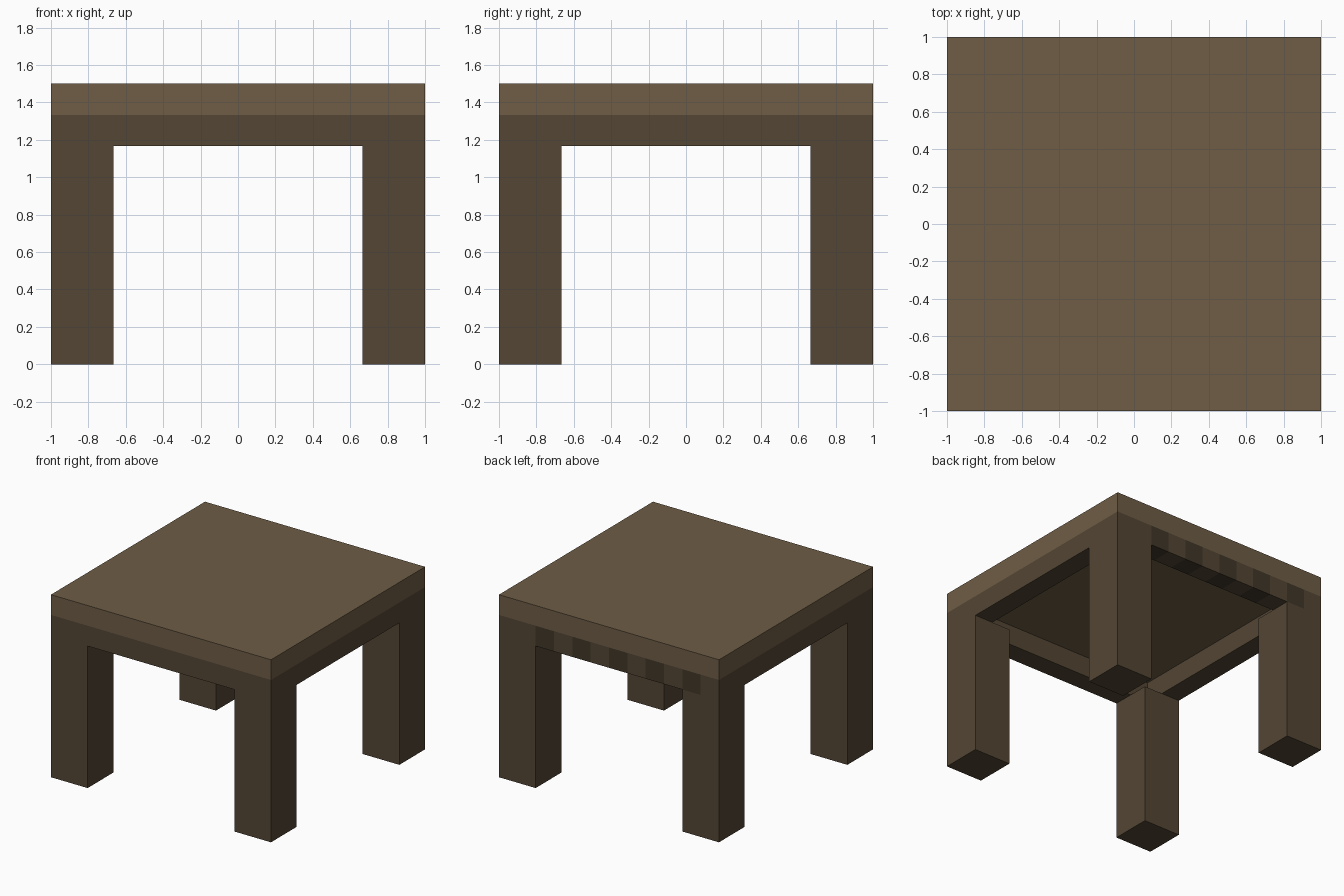
import bpy

if "Cube" in bpy.data.objects:
    bpy.data.objects.remove(bpy.data.objects["Cube"])

U = 1 / 6  # the whole table sits on a grid of sixth-unit blocks


def material(name, rgb):
    m = bpy.data.materials.new(name)
    m.diffuse_color = (*rgb, 1)
    m.use_nodes = True
    m.node_tree.nodes["Principled BSDF"].inputs["Base Color"].default_value = m.diffuse_color
    return m


TOP = material("light_wood", (0.156, 0.109, 0.061))
FRAME = material("brown_wood", (0.087, 0.061, 0.034))
DARK = material("dark_wood", (0.052, 0.037, 0.021))


def box(name, lo, hi, mat):
    """Box between two corners given in grid blocks."""
    bpy.ops.mesh.primitive_cube_add(
        size=1, location=[(a + b) / 2 * U for a, b in zip(lo, hi)])
    o = bpy.context.object
    o.name = name
    o.scale = [(b - a) * U for a, b in zip(lo, hi)]
    bpy.ops.object.transform_apply(location=False, rotation=False, scale=True)
    o.data.materials.append(mat)
    return o


# Table top
box("table_top", (-6, -6, 8), (6, 6, 9), TOP)

# Four legs
for side, x in (("left", -6), ("right", 4)):
    for end, y in (("front", -6), ("back", 4)):
        box(f"{end}_{side}_leg", (x, y, 0), (x + 2, y + 2, 7), FRAME)

# Plain rails on three sides
box("front_rail", (-6, -6, 7), (6, -5, 8), FRAME)
box("left_rail", (-6, -5, 7), (-5, 6, 8), FRAME)
box("right_rail", (5, -5, 7), (6, 6, 8), FRAME)

# Back rail of alternating dark and brown blocks
box("back_rail_end", (4, 5, 7), (5, 6, 8), FRAME)
for i in range(9):
    box(f"back_rail_block_{i + 1}", (3 - i, 5, 7), (4 - i, 6, 8),
        FRAME if i % 2 else DARK)
